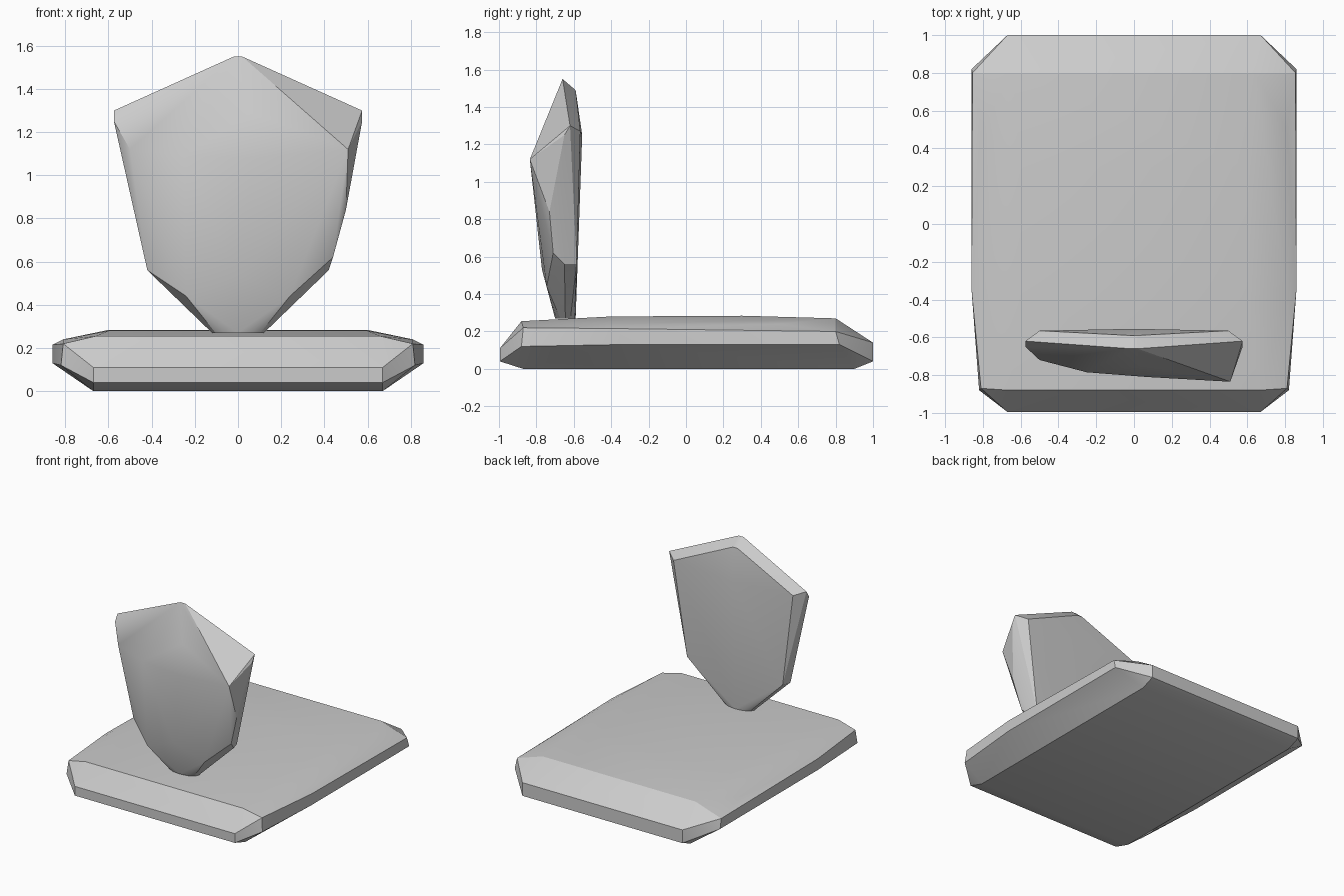
import bpy, bmesh, math

if "Cube" in bpy.data.objects:
    bpy.data.objects.remove(bpy.data.objects["Cube"])


def hull(name, points):
    """Faceted stone block: convex hull of a few corner points."""
    bm = bmesh.new()
    for p in points:
        bm.verts.new(p)
    res = bmesh.ops.convex_hull(bm, input=bm.verts)
    loose = [v for v in bm.verts if not v.link_faces]
    bmesh.ops.delete(bm, geom=loose, context='VERTS')
    bmesh.ops.dissolve_limit(bm, angle_limit=math.radians(1),
                             verts=bm.verts, edges=bm.edges)
    bmesh.ops.recalc_face_normals(bm, faces=bm.faces)
    me = bpy.data.meshes.new(name)
    bm.to_mesh(me)
    bm.free()
    ob = bpy.data.objects.new(name, me)
    bpy.context.collection.objects.link(ob)
    bpy.context.view_layer.objects.active = ob
    ob.select_set(True)
    bpy.ops.object.shade_smooth_by_angle(angle=math.radians(25))
    ob.select_set(False)
    return ob


def both(points):
    """Mirror points across x = 0."""
    return [(s * x, y, z) for x, y, z in points for s in (1, -1)]


# Base slab with chamfered rim
hull("base_slab", both([
    (0.67, -0.87, 0), (0.67, 0.90, 0),                              # underside
    (0.67, -0.995, 0.04), (0.67, -0.995, 0.11),                     # front rim
    (0.67, 1.0, 0.04), (0.67, 1.0, 0.14),                           # back rim
    (0.82, -0.88, 0.12), (0.81, -0.87, 0.22),                       # side rim
    (0.86, -0.35, 0.13), (0.86, -0.35, 0.215),
    (0.86, 0.82, 0.13), (0.855, 0.80, 0.20),
    (0.66, -0.88, 0.255), (0.64, 0.80, 0.27),                       # top
    (0.81, -0.4, 0.24), (0.81, 0.5, 0.24),
    (0.60, -0.4, 0.28), (0.60, 0.3, 0.284),
]))

# Upright shield-shaped slab: symmetric outline plus uneven front face
outline = both([
    (0.02, -0.66, 1.55), (0.02, -0.59, 1.49),                       # peak
    (0.575, -0.62, 1.30), (0.575, -0.65, 1.25), (0.50, -0.565, 1.27),  # shoulders
    (0.42, -0.65, 0.56), (0.40, -0.585, 0.56),                      # hips
    (0.24, -0.745, 0.44),
    (0.0, -0.555, 1.25),
])
front = [
    (0.06, -0.75, 1.29), (0.51, -0.835, 1.12), (0.07, -0.81, 1.08),
    (-0.25, -0.785, 1.09), (-0.50, -0.72, 1.12),
    (0.50, -0.73, 0.84), (0.44, -0.71, 0.62), (0, -0.77, 0.53),
]
foot = [(0.12 * math.cos(a), -0.645 + 0.055 * math.sin(a), 0.27)
        for a in (math.tau * i / 12 for i in range(12))]
hull("upright_stone", outline + front + foot)
